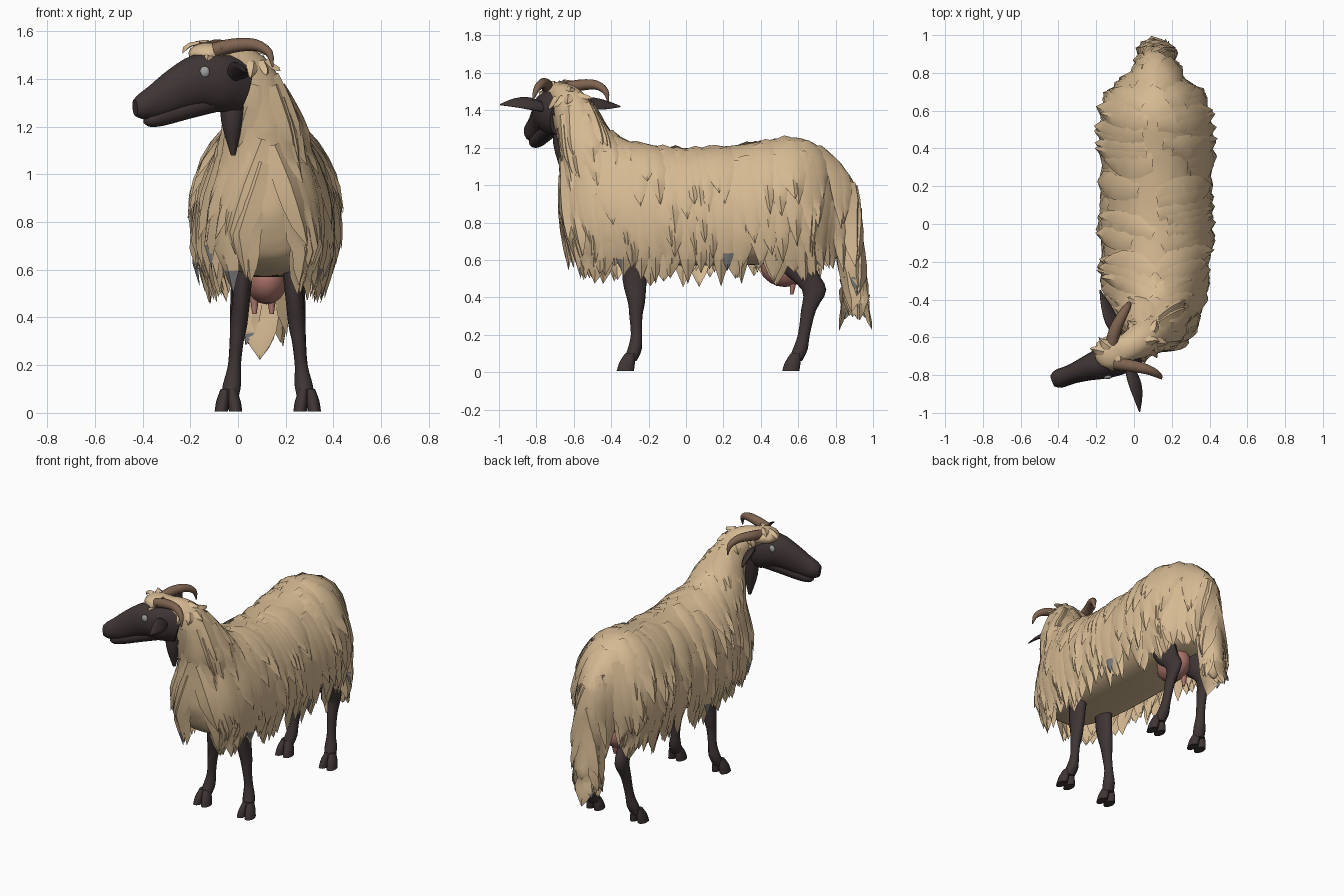
import bpy, bmesh, math, random
from mathutils import Vector, Matrix
from mathutils.bvhtree import BVHTree

random.seed(4)
if "Cube" in bpy.data.objects:
    bpy.data.objects.remove(bpy.data.objects["Cube"])


def material(name, rgb):
    m = bpy.data.materials.new(name)
    m.use_nodes = True
    m.diffuse_color = (*rgb, 1)
    m.node_tree.nodes["Principled BSDF"].inputs["Base Color"].default_value = (*rgb, 1)
    return m


WOOL = material("tan_wool", (0.67, 0.49, 0.29))
TIP = material("grey_wool_tip", (0.2, 0.2, 0.2))
DARK = material("dark_skin", (0.05, 0.035, 0.035))
HORN = material("brown_horn", (0.21, 0.125, 0.08))
PINK = material("pink_skin", (0.42, 0.18, 0.15))
EYE = material("grey_eye", (0.35, 0.35, 0.35))


def finish(name, bm, mats, angle=50):
    me = bpy.data.meshes.new(name)
    bm.to_mesh(me)
    bm.free()
    for m in mats:
        me.materials.append(m)
    ob = bpy.data.objects.new(name, me)
    bpy.context.collection.objects.link(ob)
    bpy.ops.object.select_all(action='DESELECT')
    ob.select_set(True)
    bpy.context.view_layer.objects.active = ob
    bpy.ops.object.shade_smooth_by_angle(angle=math.radians(angle))
    return ob


def refine(rows, n=3):
    """Spline through rows of numbers."""
    pts = [Vector(r) for r in rows]
    out = []
    for i in range(len(pts) - 1):
        a, b, c, d = pts[max(i - 1, 0)], pts[i], pts[i + 1], pts[min(i + 2, len(pts) - 1)]
        for k in range(n):
            t = k / n
            out.append(b + (c - a) * (t / 2) + (a * 2 - b * 5 + c * 4 - d) * (t * t / 2)
                       + (b * 3 - a - c * 3 + d) * (t ** 3 / 2))
    return out + [pts[-1]]


def skin(bm, rings):
    """Bridge closed rings of points and cap both ends."""
    vs = [[bm.verts.new(p) for p in r] for r in rings]
    for a, b in zip(vs, vs[1:]):
        for i in range(len(a)):
            j = (i + 1) % len(a)
            bm.faces.new((a[i], a[j], b[j], b[i]))
    bm.faces.new(vs[0])
    bm.faces.new(vs[-1])
    bmesh.ops.recalc_face_normals(bm, faces=bm.faces[:])


def loft(bm, rows, level=False, up=(0, 0, 1), sides=12):
    """Rows of x, y, z, half width, half height; level keeps the rings horizontal."""
    rows = refine(rows)
    rings = []
    for i, r in enumerate(rows):
        c = Vector(r[:3])
        u, v = Vector((1, 0, 0)), Vector((0, 1, 0))
        if not level:
            t = Vector(rows[min(i + 1, len(rows) - 1)][:3]) - Vector(rows[max(i - 1, 0)][:3])
            u = t.cross(Vector(up)).normalized()
            v = u.cross(t).normalized()
        ang = [2 * math.pi * k / sides for k in range(sides)]
        rings.append([c + u * max(r[3], .002) * math.cos(a) + v * max(r[4], .002) * math.sin(a) for a in ang])
    skin(bm, rings)


def ball(bm, center, radii, segs=14):
    m = Matrix.Translation(center) @ Matrix.Diagonal((*radii, 1))
    bmesh.ops.create_uvsphere(bm, u_segments=segs, v_segments=segs // 2 + 2, radius=1, matrix=m)


def tube(name, rows, mat, **kw):
    bm = bmesh.new()
    loft(bm, rows, **kw)
    return finish(name, bm, [mat])


# Fleece core: trunk, neck, poll and tail fused together
MID = 0.115
bm = bmesh.new()
trunk = [(-.67, 1.1, .82, .07), (-.6, 1.17, .66, .16), (-.5, 1.23, .61, .22), (-.3, 1.23, .58, .265),
         (0, 1.2, .57, .28), (.3, 1.22, .57, .28), (.55, 1.26, .59, .28), (.68, 1.23, .62, .235),
         (.78, 1.15, .68, .13), (.86, 1.03, .75, .07)]
rings = []
for y, top, low, half in refine(trunk):
    ring = []
    for k in range(24):
        a = 2 * math.pi * k / 24
        s = math.sin(a)
        ring.append((MID + math.copysign(abs(s) ** .9, s) * half, y,
                     low + (top - low) * ((1 + math.cos(a)) / 2) ** 1.4))
    rings.append(ring)
skin(bm, rings)
loft(bm, [(.11, -.42, 1.04, .2, .2), (.11, -.51, 1.17, .17, .17), (.09, -.57, 1.31, .125, .13),
          (.03, -.62, 1.43, .095, .105), (-.06, -.67, 1.49, .07, .07)], sides=16)
ball(bm, (-.12, -.68, 1.505), (.1, .1, .05))
loft(bm, [(MID, .74, 1.14, .07, .07), (MID, .83, 1.0, .09, .08), (MID, .865, .8, .085, .075),
          (MID, .88, .6, .085, .08), (MID, .915, .42, .07, .065), (MID, .91, .3, .03, .03)], level=True)
core = finish("fleece_core", bm, [WOOL])
fuse = core.modifiers.new("fuse", 'REMESH')
fuse.mode, fuse.voxel_size = 'VOXEL', .025
relax = core.modifiers.new("relax", 'SMOOTH')
relax.iterations = 4
for m in (fuse.name, relax.name):
    bpy.ops.object.modifier_apply(modifier=m)
bpy.ops.object.shade_smooth_by_angle(angle=math.radians(60))

# Wool locks: broad pointed strips that hug the core, flare at the tip and hang free at the hem
bm = bmesh.new()
tree = BVHTree.FromPolygons([v.co for v in core.data.vertices], [p.vertices for p in core.data.polygons])
seeds = [(p.center.copy(), p.normal.copy()) for p in core.data.polygons if p.normal.z > -.3]
WIDTHS = [.6, .95, 1.05, .9, .55, 0]
for p, n in random.sample(seeds, min(290, len(seeds))):
    length, width, flare = random.uniform(.34, .55), random.uniform(.05, .08), random.uniform(.015, .05)
    if p.z > 1.46:
        length, width, flare = .07, .025, .025
    elif p.z > 1.2 and p.y < -.4:
        length, width, flare = .28, .05, .015
    in_tail = p.y > .78 and abs(p.x - MID) < .11
    floor = .2 + abs(p.x - MID) * 1.2 + random.uniform(0, .06) if in_tail else random.uniform(.46, .57)
    length = min(length, (p.z - floor) * 1.05)
    if length < .05:
        continue
    width = min(width, length * .35)
    grey = random.random() < (.35 if in_tail else .08)
    free, rows = False, []
    for i, w in enumerate(WIDTHS):
        out = .003 + flare * (i / 5) ** 1.5
        drop = Vector((.3 if p.x > MID else -.3, .12, -1))
        if free:
            inward = max(-.35, min(.35, (MID - p.x) * 2))
            drop = Vector((inward, .3 if p.y < -.5 else 0, -1)).normalized()
        else:
            drop = (drop - n * drop.dot(n)).normalized()
        side = n.cross(drop).normalized() * width * w
        row = [p + n * out]
        if w > 0:
            row = [p - side, p + n * (out + .01), p + side]
            for k in (0, 2):
                hit, normal, _, _ = tree.find_nearest(row[k])
                row[k] = row[k] + n * (out - .012) if free else hit + normal * out * .6
        rows.append([bm.verts.new(v) for v in row])
        p = p + drop * length / 5
        if not free:
            hit, normal, _, _ = tree.find_nearest(p)
            if normal.z < -.25:
                free = True
            else:
                p, n = hit, normal
    for i, (a, b) in enumerate(zip(rows, rows[1:])):
        for j in (0, 1):
            f = bm.faces.new((a[j], a[j + 1], b[j + 1], b[j]) if len(b) > 1 else (a[j], a[j + 1], b[0]))
            f.material_index = int(grey and i > 3 and p.z < (.35 if in_tail else .54))
finish("fleece_locks", bm, [WOOL, TIP], 45)

# Head, turned to the right, with the lower jaw blended in
bm = bmesh.new()
loft(bm, [(.03, -.67, 1.36, .06, .1), (-.06, -.70, 1.385, .09, .125), (-.16, -.735, 1.39, .085, .115),
          (-.25, -.765, 1.355, .066, .095), (-.33, -.795, 1.31, .052, .078), (-.40, -.82, 1.285, .05, .056),
          (-.432, -.832, 1.28, .03, .036)], sides=16)
loft(bm, [(-.10, -.715, 1.32, .05, .06), (-.22, -.755, 1.275, .045, .045), (-.32, -.79, 1.245, .042, .042),
          (-.37, -.808, 1.228, .034, .03), (-.392, -.815, 1.228, .015, .014)])
finish("head", bm, [DARK])
tube("throat", [(-.02, -.65, 1.36, .06, .05), (-.025, -.665, 1.22, .045, .045), (-.02, -.66, 1.08, .01, .01)],
     DARK, level=True)
for name, s in (("left", 1), ("right", -1)):
    bm = bmesh.new()
    ball(bm, Vector((-.162, -.737, 1.43)) + Vector((.3, -.95, 0)) * s * .076, (.022, .013, .024), 10)
    finish(name + "_eye", bm, [EYE])

# Ears and horns
tube("left_ear", [(-.03, -.75, 1.41, .025, .02), (0, -.83, 1.435, .045, .018), (.02, -.91, 1.44, .034, .012),
                  (.03, -.995, 1.43, .003, .003)], DARK, up=(1, 0, 1))
tube("right_ear", [(-.08, -.6, 1.42, .025, .02), (-.12, -.51, 1.435, .045, .018), (-.15, -.43, 1.43, .034, .012),
                   (-.18, -.35, 1.42, .003, .003)], DARK, up=(1, 0, 1))
tube("left_horn", [(-.1, -.74, 1.52, .032, .032), (-.02, -.75, 1.54, .032, .03), (.07, -.77, 1.543, .026, .025),
                   (.13, -.80, 1.51, .017, .017), (.145, -.82, 1.45, .003, .003)], HORN)
tube("right_horn", [(-.12, -.64, 1.52, .032, .032), (-.1, -.56, 1.535, .032, .03), (-.06, -.48, 1.535, .026, .025),
                    (-.03, -.43, 1.5, .017, .017), (-.025, -.415, 1.44, .003, .003)], HORN)

# Legs with cloven hooves: sideways offset, y, z, half width, half depth
FRONT = [(.10, -.27, .70, .05, .07), (.11, -.275, .5, .038, .065), (.122, -.265, .37, .036, .045),
         (.13, -.268, .3, .029, .035), (.14, -.265, .2, .027, .03), (.15, -.275, .12, .038, .038),
         (.16, -.30, .06, .036, .036)]
HIND = [(.10, .54, .70, .06, .1), (.11, .60, .55, .045, .095), (.122, .685, .44, .036, .065),
        (.13, .655, .33, .029, .04), (.14, .63, .2, .027, .032), (.15, .61, .12, .038, .04),
        (.16, .585, .06, .036, .036)]
for pair, path in (("front", FRONT), ("hind", HIND)):
    for name, s in (("left", 1), ("right", -1)):
        bm = bmesh.new()
        loft(bm, [(.125 + s * o, y, z, a, b) for o, y, z, a, b in path], level=True)
        x, y = .125 + s * .165, path[-1][1]
        for k in (-1, 1):
            loft(bm, [(x + k * .015, y, .1, .018, .026), (x + k * .024, y - .015, .05, .027, .042),
                      (x + k * .03, y - .025, .005, .028, .046)], level=True)
        finish(f"{pair}_{name}_leg", bm, [DARK])

# Udder with teats
bm = bmesh.new()
ball(bm, (.12, .53, .56), (.09, .13, .105))
for k in (-1, 1):
    loft(bm, [(.105 + k * .035, .57, .5, .02, .022), (.105 + k * .036, .57, .455, .015, .015),
              (.105 + k * .036, .565, .415, .009, .009)], level=True, sides=8)
finish("udder", bm, [PINK])
